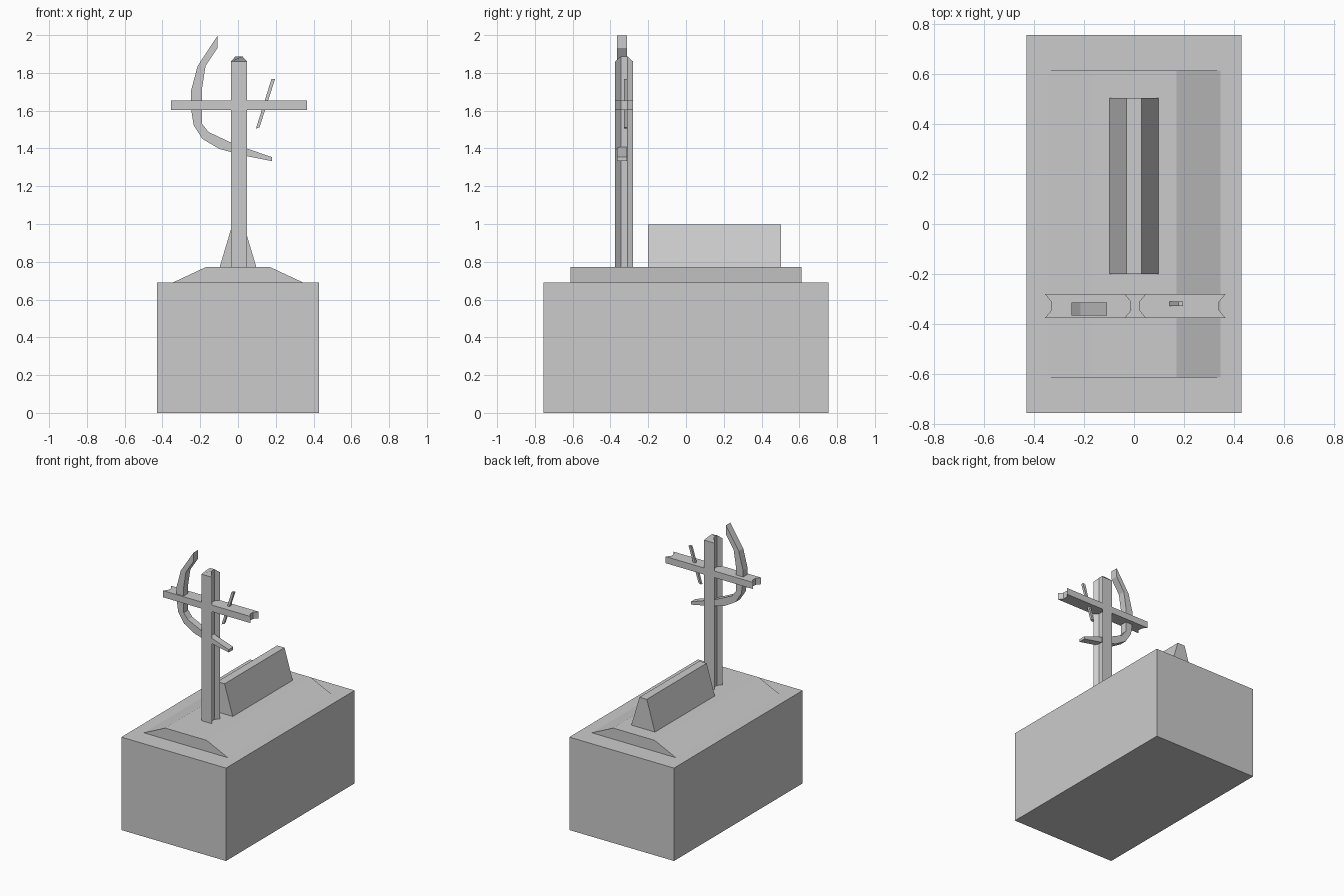
import bpy
import bmesh
from mathutils import Vector

if "Cube" in bpy.data.objects:
    bpy.data.objects.remove(bpy.data.objects["Cube"])


def prism(name, profile, axis, lo, hi):
    """Extrude a 2D profile along an axis: x -> (y, z), y -> (x, z), z -> (x, y)."""
    place = {
        "x": lambda a, b: (lo, a, b),
        "y": lambda a, b: (a, lo, b),
        "z": lambda a, b: (a, b, lo),
    }[axis]
    bm = bmesh.new()
    face = bm.faces.new([bm.verts.new(place(a, b)) for a, b in profile])
    new = bmesh.ops.extrude_face_region(bm, geom=[face])["geom"]
    shift = Vector([hi - lo if axis == k else 0 for k in "xyz"])
    bmesh.ops.translate(bm, vec=shift, verts=[g for g in new if isinstance(g, bmesh.types.BMVert)])
    bmesh.ops.recalc_face_normals(bm, faces=bm.faces)
    mesh = bpy.data.meshes.new(name)
    bm.to_mesh(mesh)
    bm.free()
    obj = bpy.data.objects.new(name, mesh)
    bpy.context.collection.objects.link(obj)
    return obj


# Base block and low sloped slab on top of it
prism("base_block", [(-0.43, 0), (0.43, 0), (0.43, 0.69), (-0.43, 0.69)], "y", -0.755, 0.755)
prism("sloped_slab", [(-0.345, 0.69), (0.345, 0.69), (0.17, 0.772), (-0.17, 0.772)], "y", -0.612, 0.612)

# Tapered ridge behind the cross
prism("ridge", [(-0.097, 0.772), (0.097, 0.772), (0.03, 0.997), (-0.03, 0.997)], "y", -0.2, 0.503)

# Depth levels shared by the post and the crossbar: front, waist, waist, back
DEPTH = [-0.375, -0.345, -0.31, -0.28]
CX = 0.005

# Upright post: waisted section, with the waist rising above the faces at the top
half = [0.043, 0.018, 0.018, 0.043]
section = [(CX + h, y) for h, y in zip(half, DEPTH)]
section += [(CX - h, y) for h, y in reversed(list(zip(half, DEPTH)))]
post = prism("cross_post", section, "z", 0.772, 1.86)
for v in post.data.vertices:
    if v.co.z > 1.8 and abs(v.co.x - CX) < 0.03:
        v.co.z = 1.888

# Crossbar: flat above and below, notched at both ends
ends = [0.36, 0.335, 0.335, 0.36]
bar = [(CX + h, y) for h, y in zip(ends, DEPTH)]
bar += [(CX - h, y) for h, y in reversed(list(zip(ends, DEPTH)))]
prism("cross_bar", bar, "z", 1.604, 1.653)

# Curved blade hooked around the cross
outer = [(-0.108, 1.998), (-0.214, 1.836), (-0.25, 1.70), (-0.25, 1.62), (-0.235, 1.524),
         (-0.188, 1.45), (-0.098, 1.397), (0.045, 1.36), (0.18, 1.333)]
inner = [(0.18, 1.354), (0.04, 1.402), (-0.035, 1.43), (-0.156, 1.487), (-0.19, 1.53),
         (-0.19, 1.72), (-0.172, 1.836), (-0.108, 1.933)]
prism("curved_blade", outer + inner, "y", -0.366, -0.313)

# Thin slanted peg through the right arm
prism("slanted_peg", [(0.095, 1.505), (0.114, 1.512), (0.196, 1.767), (0.177, 1.767)], "y", -0.328, -0.31)
